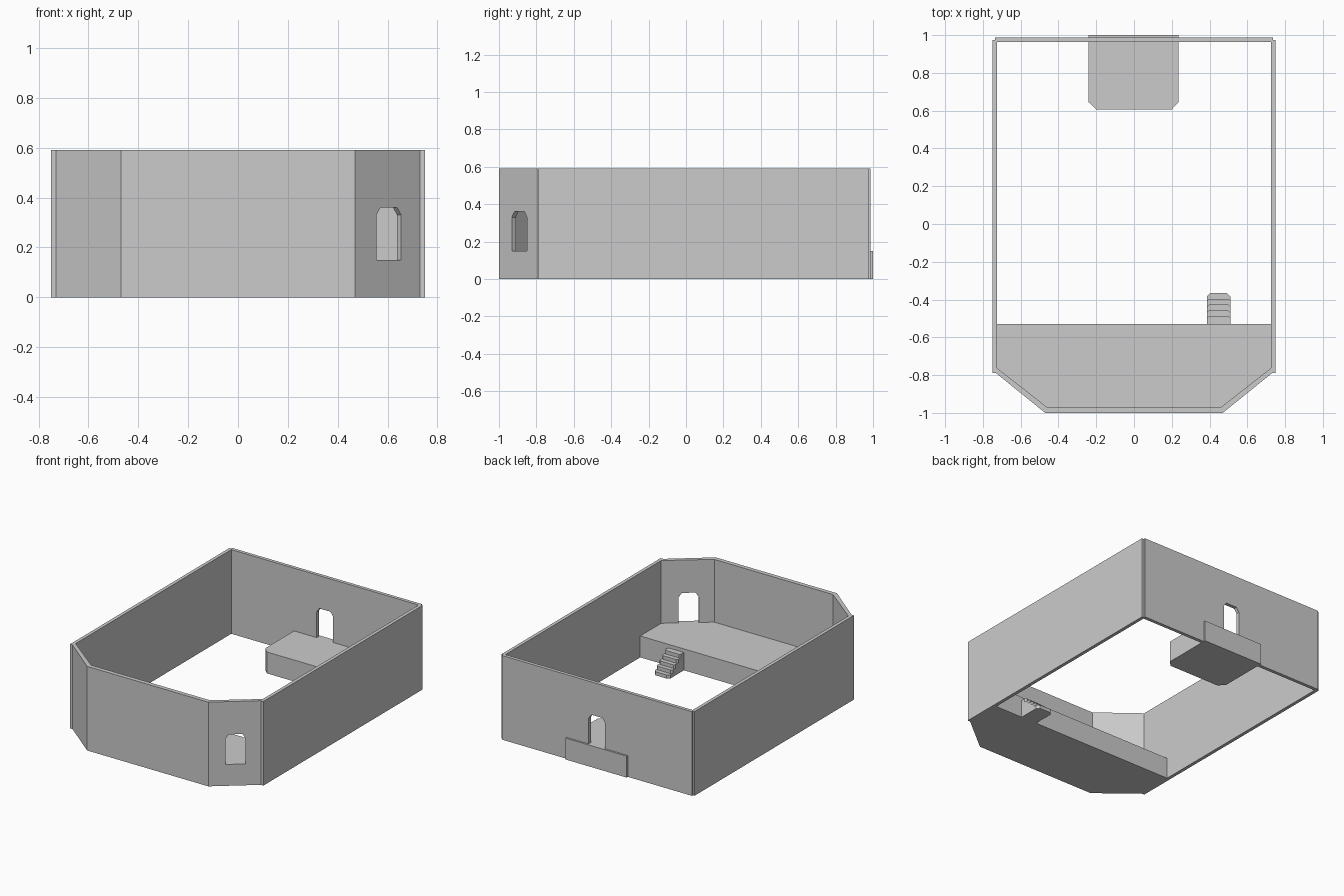
import bpy, bmesh, math
from mathutils import Matrix

if "Cube" in bpy.data.objects:
    bpy.data.objects.remove(bpy.data.objects["Cube"])

WALL_H = 0.59
FLOOR_H = 0.15


def prism(name, outline, depth, matrix=None):
    """Extrude a flat XY outline upward, then place it with a matrix."""
    bm = bmesh.new()
    face = bm.faces.new([bm.verts.new((x, y, 0)) for x, y in outline])
    top = bmesh.ops.extrude_face_region(bm, geom=[face])["geom"]
    bmesh.ops.translate(bm, vec=(0, 0, depth),
                        verts=[v for v in top if isinstance(v, bmesh.types.BMVert)])
    if matrix:
        bm.transform(matrix)
    bmesh.ops.recalc_face_normals(bm, faces=bm.faces)
    mesh = bpy.data.meshes.new(name)
    bm.to_mesh(mesh)
    bm.free()
    obj = bpy.data.objects.new(name, mesh)
    bpy.context.collection.objects.link(obj)
    return obj


def rect(x0, x1, y0, y1):
    return [(x0, y0), (x1, y0), (x1, y1), (x0, y1)]


def cut_doorway(wall, x, y, angle):
    """Cut a doorway with clipped upper corners through a wall."""
    w, z0, z1, c = 0.064, FLOOR_H, 0.36, 0.03
    outline = [(-w, z0), (w, z0), (w, z1 - c), (w - c * 0.7, z1),
               (-w + c * 0.7, z1), (-w, z1 - c)]
    place = (Matrix.Translation((x, y, 0)) @ Matrix.Rotation(angle, 4, 'Z')
             @ Matrix.Rotation(math.pi / 2, 4, 'X') @ Matrix.Translation((0, 0, -0.1)))
    cutter = prism("doorway_cutter", outline, 0.2, place)
    cutter.hide_render = True
    mod = wall.modifiers.new("doorway", 'BOOLEAN')
    mod.operation = 'DIFFERENCE'
    mod.solver = 'EXACT'
    mod.object = cutter
    bpy.context.view_layer.objects.active = wall
    bpy.ops.object.modifier_apply(modifier=mod.name)
    bpy.data.objects.remove(cutter)


# Straight side walls and angled corner walls
angled = {}
for side, s in (("left", -1), ("right", 1)):
    prism(side + "_wall", rect(s * 0.726, s * 0.75, -0.79, 0.975), WALL_H)
    angled[side] = prism(side + "_angled_wall",
                         [(s * 0.47, -1), (s * 0.73, -0.79),
                          (s * 0.726, -0.762), (s * 0.46, -0.97)], WALL_H)

# Front and back walls
prism("front_wall", [(-0.47, -1), (0.47, -1), (0.46, -0.97), (-0.46, -0.97)], WALL_H)
back_wall = prism("back_wall", rect(-0.737, 0.735, 0.963, 0.987), WALL_H)

# Doorways
cut_doorway(angled["right"], 0.605, -0.891, math.atan2(0.21, 0.26))
cut_doorway(back_wall, 0.0, 0.975, 0)

# Front raised floor, fitted between the walls
prism("front_platform", [(-0.46, -0.98), (0.46, -0.98), (0.728, -0.772), (0.728, -0.53),
                         (-0.728, -0.53), (-0.728, -0.772)], FLOOR_H)

# Back landing with clipped corners, passing through the back wall
prism("back_platform", [(-0.24, 1.0), (-0.24, 0.645), (-0.2, 0.605),
                        (0.198, 0.605), (0.235, 0.645), (0.235, 1.0)], FLOOR_H)

# Steps with clipped corners leading up to the front platform
for i in range(5):
    end = -0.365 - i * 0.031
    c = 0.018 if i == 0 else 0.01
    prism(f"step_{i + 1}", [(0.387, -0.535), (0.51, -0.535), (0.51, end - c),
                            (0.51 - c, end), (0.387 + c, end), (0.387, end - c)],
          FLOOR_H * (i + 1) / 6)
